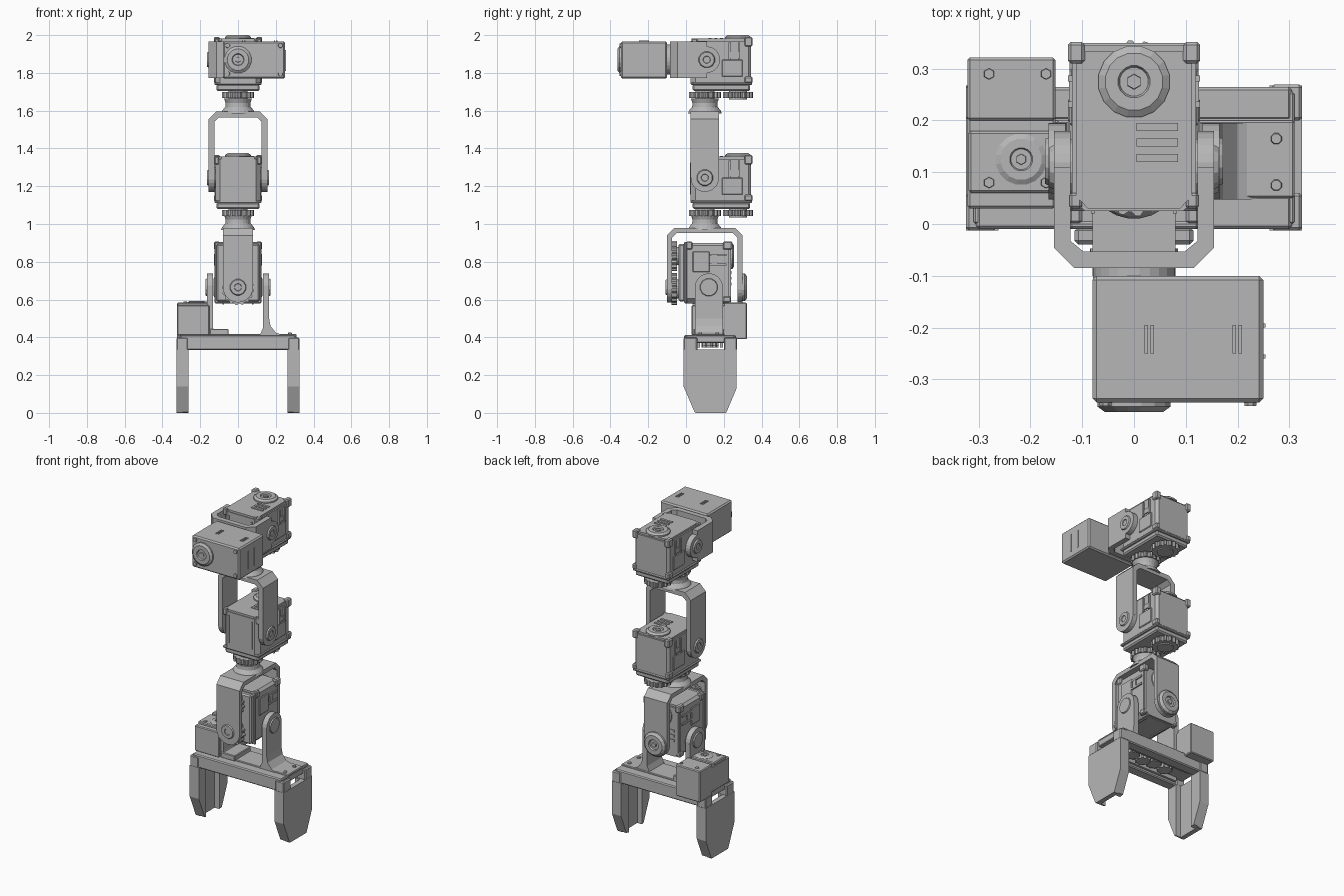
import bpy, bmesh, math
from math import cos, sin, pi
from mathutils import Matrix, Vector

default = bpy.data.objects.get("Cube")
if default:
    bpy.data.objects.remove(default)

grey = bpy.data.materials.new("grey_plastic")
grey.use_nodes = True
tone = (0.47, 0.47, 0.47, 1)
grey.diffuse_color = tone
grey.node_tree.nodes["Principled BSDF"].inputs["Base Color"].default_value = tone

WORLD = Matrix.Identity(4)


def frame(origin, x, y, z):
    """Matrix with the given origin and axis directions."""
    m = Matrix((x, y, z)).transposed().to_4x4()
    m.translation = Vector(origin)
    return m


def finish(name, bm, m):
    bm.transform(m)
    bmesh.ops.recalc_face_normals(bm, faces=bm.faces)
    mesh = bpy.data.meshes.new(name)
    bm.to_mesh(mesh)
    bm.free()
    mesh.materials.append(grey)
    ob = bpy.data.objects.new(name, mesh)
    bpy.context.collection.objects.link(ob)
    return ob


def box(name, xs, ys, zs, m=WORLD, bevel=0.0):
    bm = bmesh.new()
    bmesh.ops.create_cube(bm, size=1)
    for v in bm.verts:
        v.co = [(a + b) / 2 + c * (b - a) for c, (a, b) in zip(v.co, (xs, ys, zs))]
    if bevel:
        bmesh.ops.bevel(bm, geom=bm.edges[:], offset=bevel, segments=1, affect='EDGES')
    return finish(name, bm, m)


def prism(name, pts, lo, hi, m=WORLD):
    """Polygon in the local XY plane, extruded from z=lo to z=hi."""
    bm = bmesh.new()
    face = bm.faces.new([bm.verts.new((x, y, lo)) for x, y in pts])
    top = bmesh.ops.extrude_face_region(bm, geom=[face])["geom"]
    bmesh.ops.translate(bm, vec=(0, 0, hi - lo),
                        verts=[v for v in top if isinstance(v, bmesh.types.BMVert)])
    return finish(name, bm, m)


def ring(radius, n, cx=0, cy=0, tooth=0.0):
    pts = []
    for i in range(n):
        r = radius - (tooth if i % 4 > 1 else 0)
        a = 2 * pi * (i + 0.5) / n
        pts.append((cx + r * cos(a), cy + r * sin(a)))
    return pts


def lathe(name, profile, n, m=WORLD):
    """Closed turned shape around local Z."""
    bm = bmesh.new()
    loops = [[bm.verts.new((x, y, z)) for x, y in ring(r, n)] for r, z in profile]
    for a, b in zip(loops, loops[1:]):
        for i in range(n):
            bm.faces.new((a[i], a[(i + 1) % n], b[(i + 1) % n], b[i]))
    bm.faces.new(loops[0])
    bm.faces.new(loops[-1])
    return finish(name, bm, m)


def shift(m, x, y, z):
    return m @ Matrix.Translation((x, y, z))


X, Y, Z = Vector((1, 0, 0)), Vector((0, 1, 0)), Vector((0, 0, 1))
SIDE = frame((0, 0, 0), Y, Z, X)       # prism profile in YZ, depth along X
FRONT = frame((0, 0, 0), X, Z, -Y)     # prism profile in XZ, depth along -Y


def cap(name, m, r=0.07, h=0.02):
    """Round servo horn with a centre screw."""
    lathe(name, [(r, 0), (r, h * 0.5), (r * 0.8, h), (r * 0.45, h),
                 (r * 0.4, h * 0.6), (r * 0.2, h * 0.6)], 16, m)
    lathe(name + "_screw", [(r * 0.22, h * 0.5), (r * 0.2, h * 0.9)], 6, m)


def motor(name, m):
    """Joint servo: X is width, Y length, Z the output axis; origin on the side pivot."""
    outline = [(-0.095, -0.085), (0.095, -0.085), (0.12, -0.06), (0.12, 0.22),
               (0.105, 0.235), (-0.105, 0.235), (-0.12, 0.22), (-0.12, -0.06)]
    prism(name + "_body", outline, -0.125, 0.1, m)
    prism(name + "_lid", [(x * 0.93, y * 0.95) for x, y in outline], 0.1, 0.112, m)
    box(name + "_flange", (-0.125, 0.125), (-0.085, 0.24), (-0.135, -0.12), m, 0.005)
    box(name + "_lower_plate", (-0.115, 0.115), (-0.075, 0.23), (-0.165, -0.13), m, 0.008)
    for label, y, r in (("output_gear", -0.01, 0.085), ("idler_gear", 0.165, 0.08)):
        prism(name + "_" + label, ring(r, 64, 0, y, 0.008), -0.203, -0.172, m)
        lathe(name + "_" + label + "_hub", [(r * 0.6, -0.21), (r * 0.6, -0.16)], 16,
              shift(m, 0, y, 0))
    cap(name + "_horn", shift(m, 0, 0.165, 0.11))
    # lid slots
    for i in range(3):
        box(name + "_lid_rib", (0.005, 0.085), (0.01 + i * 0.03, 0.025 + i * 0.03),
            (0.11, 0.116), m)
    for s in (-1, 1):
        sx = lambda a, b: tuple(sorted((s * a, s * b)))
        # corner lugs and side socket
        box(name + "_rear_lug", sx(0.095, 0.128), (0.2, 0.242), (0.07, 0.12), m, 0.006)
        box(name + "_lower_lug", sx(0.1, 0.127), (0.2, 0.242), (-0.125, -0.09), m, 0.006)
        box(name + "_front_lug", sx(0.1, 0.125), (-0.08, -0.05), (0.07, 0.112), m, 0.005)
        box(name + "_side_panel", sx(0.11, 0.125), (0.08, 0.19), (-0.09, 0.0), m, 0.004)
        for y in (0.115, 0.165):
            box(name + "_socket_wall", sx(0.11, 0.128), (y, y + 0.012), (0.0, 0.09), m)
        box(name + "_socket", sx(0.11, 0.126), (0.127, 0.165), (0.01, 0.04), m)
        lathe(name + "_side_pivot", [(0.055, 0.1), (0.055, 0.125), (0.045, 0.13)], 16,
              m @ frame((0, 0, 0), Y * s, Z, X * s))
        box(name + "_front_strip", sx(0.075, 0.083), (-0.09, -0.08), (-0.09, 0.08), m)


def fork(name, m, span, t, height, half, r):
    """U bracket: pivot axis X at the origin, arms running up +Z to a bridge."""
    c, k = 0.04, 0.025
    right = [(span, 0), (span, height - c), (span - c, height)]
    inner = [(span - t, 0), (span - t, height - c - k * 0.5), (span - t - k, height - t)]
    pts = right + [(-x, z) for x, z in reversed(right)]
    pts += [(-x, z) for x, z in inner] + list(reversed(inner))
    prism(name, pts, -half, half, m @ FRONT)
    for s in (-1, 1):
        side = m @ frame((0, 0, 0), Y * s, Z, X * s)
        prism(name + "_round_end", ring(r, 24), span - t, span, side)
        lathe(name + "_pivot_screw", [(0.045, span - 0.002), (0.04, span + 0.008),
                                      (0.02, span + 0.008), (0.018, span + 0.003)], 12, side)


# Head joint with forward fork and front servo
head = (0, 0.11, 1.87)
motor("head_motor", Matrix.Translation(head))
fork("head_fork", frame(head, X, Z, -Y), 0.155, 0.032, 0.195, 0.097, 0.07)
FRONTCAP = frame((0, 0, 1.87), X, Z, -Y)
lathe("front_servo_output", [(0.08, 0.08), (0.08, 0.105)], 24, FRONTCAP)
box("front_servo", (-0.08, 0.25), (-0.345, -0.1), (1.77, 1.967), bevel=0.008)
cap("front_servo_horn", shift(FRONTCAP, 0, 0, 0.343), 0.072)
for x in (0.02, 0.19):
    for dx in (0, 0.012):
        box("front_servo_vent", (x + dx, x + dx + 0.007), (-0.25, -0.195), (1.96, 1.971))
for z in (1.795, 1.945):
    for x in (-0.055, 0.225):
        lathe("front_servo_screw", [(0.014, 0.34), (0.012, 0.352)], 8,
              frame((x, 0, z), X, Z, -Y))
for y in (-0.26, -0.2):
    box("front_servo_side_slot", (0.24, 0.254), (y, y + 0.008), (1.81, 1.92))

# Middle joint with upward fork
middle = (0, 0.11, 1.245)
motor("middle_motor", Matrix.Translation(middle))
NECK = [(0.09, -0.01), (0.085, 0.005), (0.068, 0.025), (0.066, 0.045), (0.075, 0.07)]
fork("middle_fork", Matrix.Translation((0, 0.1, 1.245)), 0.155, 0.03, 0.35, 0.075, 0.075)
lathe("middle_neck", NECK, 24, Matrix.Translation((0, 0.1, 1.595)))

# Lower joint turned on its back, with fork across the depth
motor("lower_motor", frame((0, 0.125, 0.665), -X, Z, Y))
fork("lower_fork", frame((0, 0.1, 0.665), Y, -X, Z), 0.2, 0.027, 0.315, 0.08, 0.08)
lathe("lower_neck", NECK, 24, Matrix.Translation((0, 0.1, 0.978)))
cap("lower_rear_horn", frame((0, 0.298, 0.665), -X, Z, Y), 0.075, 0.025)

# Gripper base: open channel below, with gears and racks
box("base_plate", (-0.31, 0.31), (0.0, 0.255), (0.37, 0.41), bevel=0.004)
box("base_top_plate", (-0.3, 0.31), (0.05, 0.2), (0.405, 0.418), bevel=0.004)
for a, b in ((-0.01, 0.055), (0.2, 0.265)):
    box("base_rail", (-0.305, 0.305), (a, b), (0.332, 0.412), bevel=0.006)
for y in (0.06, 0.18):
    box("drive_rack", (-0.25, 0.25), (y, y + 0.015), (0.345, 0.375))
for i in range(4):
    prism("drive_gear", ring(0.045, 40, -0.12 + i * 0.08, 0.127, 0.006),
          0.345 + 0.008 * (i % 2), 0.372)

for s in (-1, 1):
    sx = lambda a, b: tuple(sorted((s * a, s * b)))
    # upright arm with flared foot and rounded top
    foot = [(0.115, 0.41), (0.24, 0.41), (0.2, 0.425), (0.172, 0.46), (0.165, 0.5),
            (0.165, 0.665), (0.132, 0.665), (0.132, 0.45)]
    prism("upright_arm", [(s * x, z) for x, z in foot], -0.195, -0.047, FRONT)
    prism("upright_round_top", ring(0.074, 24, 0.121, 0.665), *sx(0.132, 0.165), SIDE)
    lathe("upright_screw", [(0.05, 0.16), (0.045, 0.172), (0.02, 0.172)], 12,
          frame((0, 0.121, 0.665), Y * s, Z, X * s))
    # base end blocks and screws
    for a, b in ((-0.013, 0.06), (0.2, 0.27)):
        box("rail_end_block", sx(0.265, 0.325), (a, b), (0.33, 0.4), bevel=0.006)
    for y in (0.075, 0.165):
        lathe("base_screw", [(0.012, 0.415), (0.01, 0.425)], 8,
              Matrix.Translation((s * 0.275, y, 0)))
    # finger: tapered blade with a channel down the inner side
    blade = [(-0.013, 0.335), (-0.013, 0.14), (0.045, 0.005), (0.05, 0), (0.21, 0),
             (0.215, 0.005), (0.268, 0.13), (0.268, 0.335)]
    prism("finger_blade", blade, *sx(0.295, 0.325), SIDE)
    prism("finger_front_lip", blade[:3] + [(0.06, 0), (0.06, 0.335)], *sx(0.262, 0.296), SIDE)
    prism("finger_rear_lip", [(0.19, 0.335), (0.19, 0)] + blade[5:], *sx(0.262, 0.296), SIDE)

# Gripper drive servo on the right end of the base
box("drive_servo", (-0.322, -0.152), (0.03, 0.25), (0.41, 0.57), bevel=0.005)
box("drive_servo_rear", (-0.322, -0.152), (0.2, 0.322), (0.39, 0.585), bevel=0.005)
box("drive_servo_top", (-0.32, -0.155), (0.06, 0.18), (0.56, 0.585), bevel=0.005)
box("drive_servo_foot", (-0.15, -0.05), (0.04, 0.2), (0.41, 0.445), bevel=0.004)
cap("drive_servo_horn", Matrix.Translation((-0.218, 0.125, 0.58)), 0.05, 0.012)
for x, y in ((-0.28, 0.29), (-0.17, 0.29), (-0.28, 0.08), (-0.17, 0.08)):
    lathe("drive_servo_screw", [(0.012, 0.58), (0.01, 0.59)], 6,
          Matrix.Translation((x, y, 0)))
